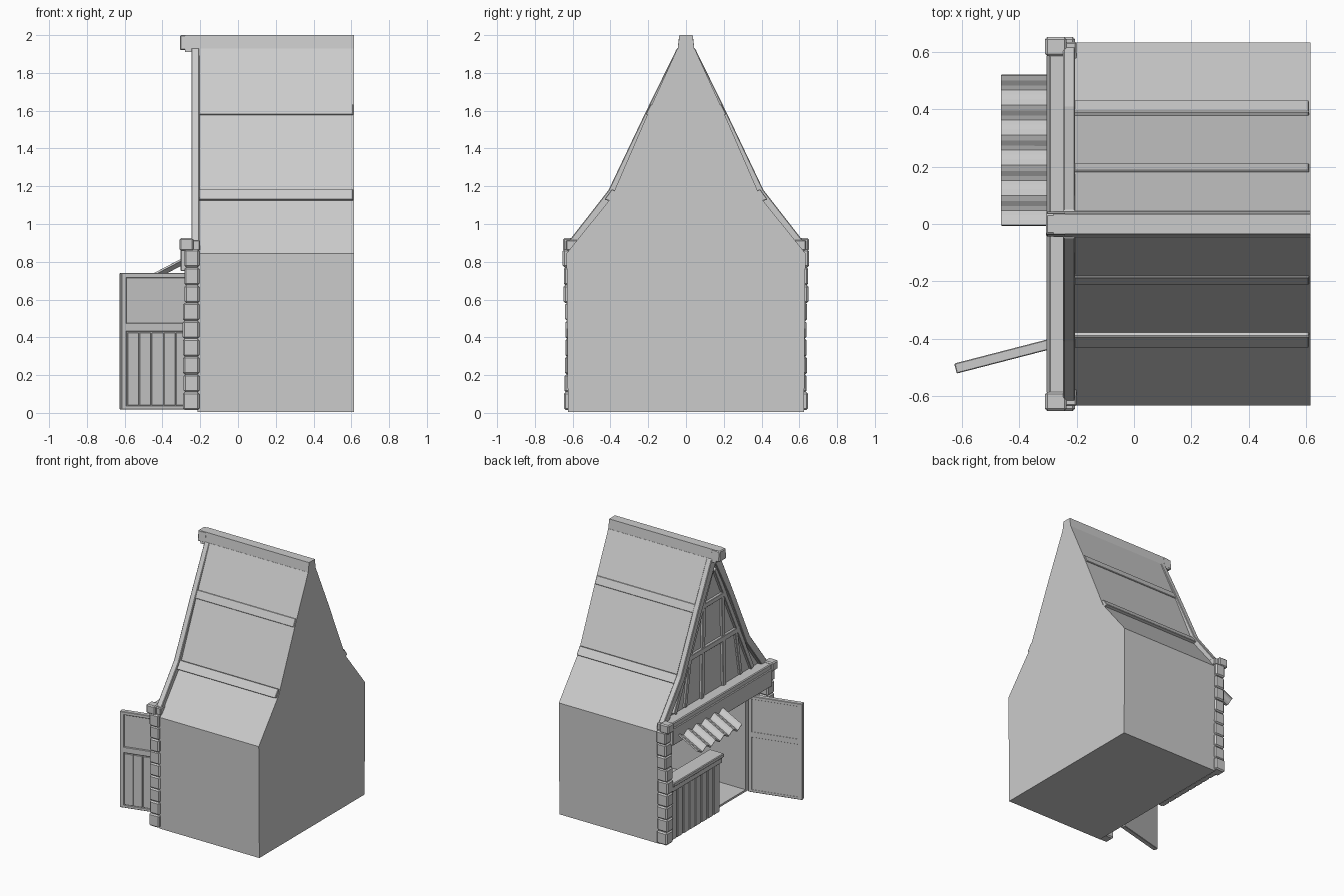
import bpy, bmesh, math, random
from mathutils import Vector, Matrix

if "Cube" in bpy.data.objects:
    bpy.data.objects.remove(bpy.data.objects["Cube"])

random.seed(4)


def make(name, verts, faces, bevel=0.0):
    me = bpy.data.meshes.new(name)
    bm = bmesh.new()
    vs = [bm.verts.new(v) for v in verts]
    for f in faces:
        bm.faces.new([vs[i] for i in f])
    bmesh.ops.recalc_face_normals(bm, faces=bm.faces)
    bm.to_mesh(me)
    bm.free()
    ob = bpy.data.objects.new(name, me)
    bpy.context.collection.objects.link(ob)
    if bevel:
        m = ob.modifiers.new("bevel", 'BEVEL')
        m.width, m.segments = bevel, 1
    return ob


def prism(name, pts, x0, x1, bevel=0.0):
    """Extrude a (y, z) outline along x."""
    n = len(pts)
    verts = [(x, y, z) for x in (x0, x1) for y, z in pts]
    faces = [list(range(n)), list(range(2 * n - 1, n - 1, -1))]
    faces += [[i, (i + 1) % n, n + (i + 1) % n, n + i] for i in range(n)]
    return make(name, verts, faces, bevel)


def box(name, x0, x1, y0, y1, z0, z1, bevel=0.0):
    return prism(name, [(y0, z0), (y1, z0), (y1, z1), (y0, z1)], x0, x1, bevel)


def timber(name, a, b, w, x0, x1, bevel=0.003):
    """Straight plank between two (y, z) points."""
    a, b = Vector(a), Vector(b)
    d = (b - a).normalized() * w / 2
    n = Vector((-d.y, d.x))
    return prism(name, [a + n, b + n, b - n, a - n], x0, x1, bevel)


def mirrored(half):
    return half + [(-y, z) for y, z in reversed(half)]


# House body: walls and kinked roof in one outline, with a hollow shop room
body = prism("house_body", mirrored([(0.625, 0.005), (0.632, 0.845), (0.395, 1.14),
                                     (0.20, 1.59), (0.045, 1.93)]), -0.215, 0.615)
room = box("room_cutter", -0.4, 0.4, -0.40, 0.57, 0.02, 0.76)
room.hide_render = True
room.hide_viewport = True
cut = body.modifiers.new("room", 'BOOLEAN')
cut.operation, cut.object, cut.solver = 'DIFFERENCE', room, 'EXACT'

# Ridge cap and its front knob
prism("ridge_cap", mirrored([(0.046, 1.91), (0.035, 2.0)]), -0.28, 0.615)
prism("ridge_end", mirrored([(0.045, 1.92), (0.036, 2.0)]), -0.307, -0.235, 0.006)

for s, side in ((1, "left"), (-1, "right")):
    # Barge board along the gable edge
    pts = [(0.62, 0.91), (0.41, 1.18), (0.21, 1.60), (0.048, 1.93),
           (0.0, 1.93), (0.0, 1.88), (0.17, 1.57), (0.365, 1.15), (0.55, 0.91)]
    prism("barge_board_" + side, [(s * y, z) for y, z in pts], -0.247, -0.205, 0.004)
    # Roof battens
    for i, (a, b) in enumerate((((0.432, 1.13), (0.392, 1.185)),
                                ((0.213, 1.58), (0.187, 1.635)))):
        q = [a, b, (b[0] - 0.02, b[1] - 0.01), (a[0] - 0.035, a[1] - 0.01)]
        prism(f"roof_batten_{side}_{i}", [(s * y, z) for y, z in q], -0.235, 0.61, 0.003)
    # Stacked stone corner pillar
    z = 0.015
    n = 9
    h = (0.865 - z) / n
    for i in range(n):
        j = random.uniform(-0.006, 0.006)
        big = 0.006 if i in (0, n - 1) else 0
        ya, yb = sorted((s * 0.565, s * (0.643 + j + big)))
        box(f"corner_stone_{side}_{i}", -0.288 + j, -0.205, ya, yb,
            z, z + h, 0.009)
        z += h
    # Gable timbers
    timber("gable_stud_" + side, (s * 0.13, 0.91), (s * 0.11, 1.62), 0.035, -0.232, -0.21)
    timber("gable_brace_" + side, (s * 0.33, 0.92), (s * 0.27, 1.27), 0.03, -0.23, -0.21)
    timber("inner_rafter_" + side, (s * 0.46, 0.92), (s * 0.02, 1.83), 0.035, -0.235, -0.21)
timber("gable_tie_low", (-0.31, 1.27), (0.31, 1.27), 0.04, -0.235, -0.21)
timber("gable_tie_high", (-0.15, 1.60), (0.15, 1.60), 0.035, -0.235, -0.21)

# Front lintel: fascia, top slab and end caps
box("lintel_fascia", -0.305, -0.215, -0.59, 0.59, 0.75, 0.88, 0.005)
box("lintel_slab", -0.297, -0.20, -0.635, 0.635, 0.86, 0.915, 0.006)
for s in (1, -1):
    ya, yb = sorted((s * 0.585, s * 0.652))
    box("lintel_end", -0.31, -0.235, ya, yb, 0.858, 0.925, 0.008)

# Counter: planked front and layered top
box("counter_back", -0.262, -0.235, -0.01, 0.57, 0.02, 0.41)
n = 8
for i in range(n):
    w = 0.58 / n
    y = -0.01 + i * w
    box(f"counter_plank_{i}", -0.275, -0.255, y + 0.004, y + w - 0.004, 0.02, 0.41, 0.003)
box("counter_rail", -0.29, -0.225, -0.018, 0.57, 0.39, 0.43, 0.004)
box("counter_top", -0.30, -0.18, -0.025, 0.57, 0.43, 0.46, 0.005)

# Corrugated awning
per, waves = 6, 5
n = per * waves
verts = []
for i in range(n + 1):
    y = -0.005 + 0.525 * i / n
    dz = 0.013 * math.cos(2 * math.pi * i / per)
    verts += [(-0.295, y, 0.80 + dz), (-0.462, y, 0.713 + dz)]
awning = make("awning", verts, [[2 * i, 2 * i + 1, 2 * i + 3, 2 * i + 2] for i in range(n)])
sol = awning.modifiers.new("thickness", 'SOLIDIFY')
sol.thickness, sol.offset = 0.01, 0

# Open door, built along local x from its hinge, then swung outward
hinge = Matrix.Translation((-0.24, -0.405, 0)) @ Matrix.Rotation(math.radians(180 + 14.5), 4, 'Z')
L = 0.395
parts = [box("door_panel", 0, L, -0.008, 0.008, 0.02, 0.735),
         box("door_mid_rail", 0.0, L, -0.018, 0.018, 0.43, 0.475, 0.003),
         box("door_top_rail", 0, L, -0.018, 0.018, 0.715, 0.74, 0.003),
         box("door_bottom_rail", 0, L, -0.018, 0.018, 0.018, 0.04, 0.003),
         box("door_stile_hinge", 0, 0.03, -0.018, 0.018, 0.02, 0.738, 0.003),
         box("door_stile_free", L - 0.03, L, -0.018, 0.018, 0.018, 0.74, 0.003),
         box("door_back_sheet", 0.01, L - 0.01, -0.017, 0.0, 0.03, 0.73)]
for i in range(5):
    x = 0.032 + i * 0.0665
    parts.append(box(f"door_plank_{i}", x, x + 0.062, 0.0, 0.015, 0.04, 0.425, 0.002))
for p in parts:
    p.data.transform(hinge)
